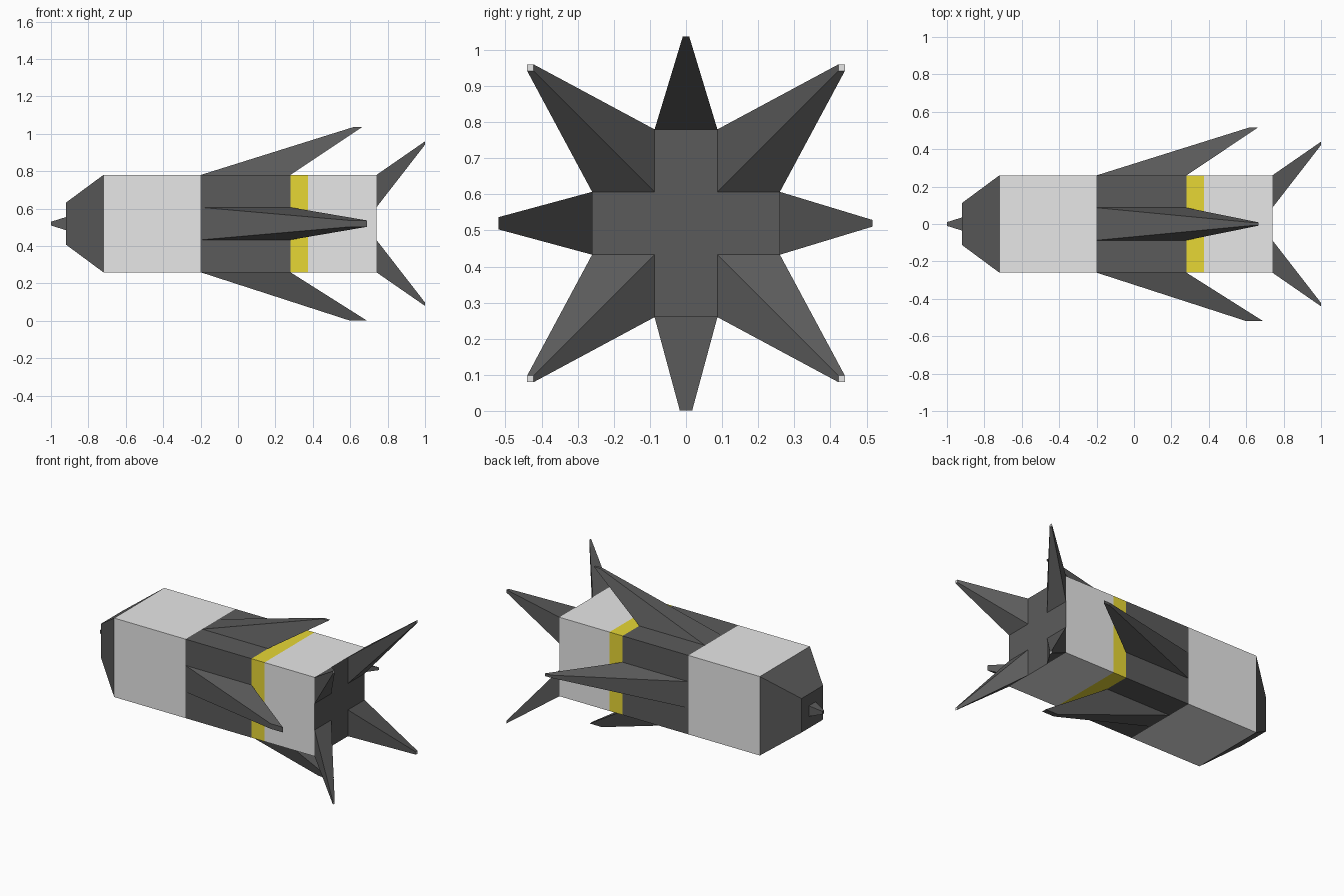
import bpy
import bmesh
from math import pi
from mathutils import Matrix, Vector

cube = bpy.data.objects.get("Cube")
if cube:
    bpy.data.objects.remove(cube, do_unlink=True)

MID = 0.52     # height of the long axis
HALF = 0.26    # half width of the hull
ROOT = 0.087   # half width of a fin root


def make_material(name, color):
    mat = bpy.data.materials.new(name)
    mat.use_nodes = True
    mat.diffuse_color = (*color, 1)
    mat.node_tree.nodes["Principled BSDF"].inputs["Base Color"].default_value = (*color, 1)
    return mat


light = make_material("light grey", (0.8, 0.8, 0.8))
dark = make_material("dark grey", (0.105, 0.105, 0.105))
yellow = make_material("yellow", (0.8, 0.68, 0.036))


def square(x, half, y=0, z=0):
    """Square ring across the long axis."""
    return [Vector((x, y + a * half, z + b * half))
            for a, b in ((-1, -1), (1, -1), (1, 1), (-1, 1))]


def loft(name, rings, mats, turn=0, band_mats=None, cap_mats=(0, 0)):
    """Skin four-sided rings, cap both ends, then turn about the long axis."""
    bm = bmesh.new()
    loops = [[bm.verts.new(p) for p in ring] for ring in rings]
    for i, (a, b) in enumerate(zip(loops, loops[1:])):
        for k in range(4):
            n = (k + 1) % 4
            face = bm.faces.new((a[k], a[n], b[n], b[k]))
            face.material_index = band_mats[i] if band_mats else 0
    for loop, index in zip((loops[0], loops[-1]), cap_mats):
        bm.faces.new(loop).material_index = index
    bmesh.ops.recalc_face_normals(bm, faces=bm.faces)
    bm.transform(Matrix.Translation((0, 0, MID)) @ Matrix.Rotation(turn, 4, "X"))
    mesh = bpy.data.meshes.new(name)
    bm.to_mesh(mesh)
    bm.free()
    for mat in mats:
        mesh.materials.append(mat)
    obj = bpy.data.objects.new(name, mesh)
    bpy.context.collection.objects.link(obj)
    return obj


# Hull with coloured bands and a dark tail face
loft("hull", [square(x, HALF) for x in (-0.72, -0.2, 0.28, 0.375, 0.74)],
     (light, dark, yellow), band_mats=(0, 1, 2, 0), cap_mats=(1, 1))

# Tapered nose and its small point
loft("nose", [square(-0.72, HALF), square(-0.92, 0.112)], (dark,))
loft("nose_point", [square(-0.92, 0.035), square(-1.0, 0.01)], (dark,))


# Swept fins on the four sides
def fin_ring(x0, x1, half, z):
    return [Vector(p) for p in ((x0, -half, z), (x1, -half, z), (x1, half, z), (x0, half, z))]


small_tip = fin_ring(0.62, 0.665, 0.009, 0.517)
large_tip = fin_ring(0.6, 0.69, 0.017, 0.519)
for name, turn, tip in (("top_fin", 0, small_tip), ("front_fin", pi / 2, large_tip),
                        ("bottom_fin", pi, large_tip), ("back_fin", -pi / 2, small_tip)):
    loft(name, [fin_ring(-0.2, 0.28, ROOT, HALF), tip], (dark,), turn)

# Flared tail spikes on the four corners, with light ends
centre = (HALF + ROOT) / 2
for i, name in enumerate(("upper_back", "upper_front", "lower_front", "lower_back")):
    loft(name + "_tail_spike",
         [square(0.74, (HALF - ROOT) / 2, centre, centre), square(1.0, 0.009, 0.431, 0.431)],
         (dark, light), i * pi / 2, cap_mats=(0, 1))
